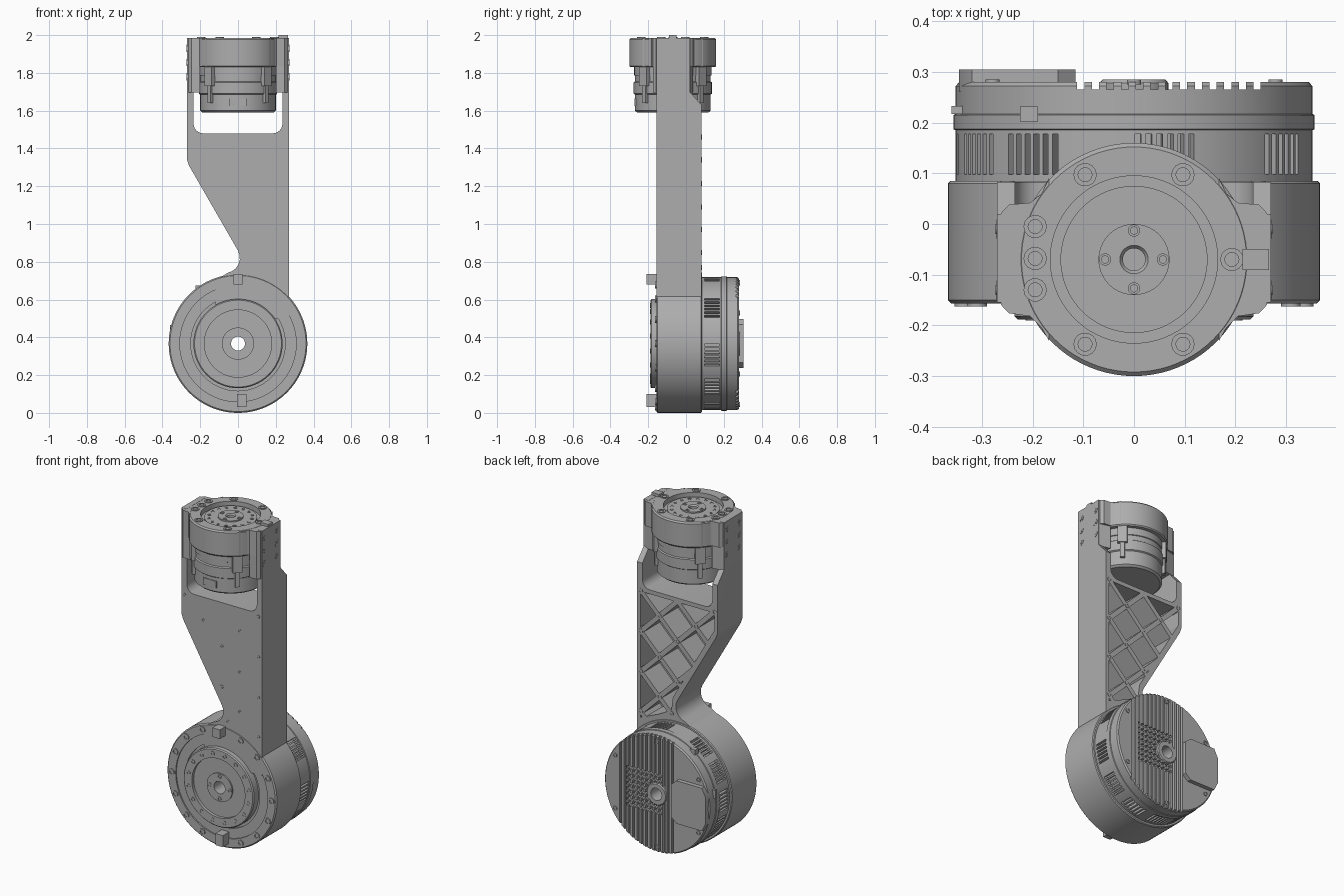
import bpy, bmesh, math
from mathutils import Matrix, Vector

cube = bpy.data.objects.get("Cube")
if cube:
    bpy.data.objects.remove(cube, do_unlink=True)

GREY = (0.42, 0.42, 0.42, 1)
grey = bpy.data.materials.new("metal_grey")
grey.use_nodes = True
grey.diffuse_color = GREY
grey.node_tree.nodes["Principled BSDF"].inputs["Base Color"].default_value = GREY

DRUM = Vector((0, 0, 0.367))       # centre of the large drive
TOP = Vector((0, -0.07, 0))        # axis of the small drive
FRONT, BACK = -0.155, 0.083        # arm faces


def finish(name, bm):
    bmesh.ops.remove_doubles(bm, verts=bm.verts, dist=1e-5)
    bmesh.ops.recalc_face_normals(bm, faces=bm.faces)
    me = bpy.data.meshes.new(name)
    bm.to_mesh(me)
    bm.free()
    me.materials.append(grey)
    me.shade_smooth()
    me.set_sharp_from_angle(angle=math.radians(30))
    ob = bpy.data.objects.new(name, me)
    bpy.context.collection.objects.link(ob)
    return ob


def add_lathe(bm, profile, axis, centre, n=72):
    """Spin a closed (radius, height) loop about the Y or Z axis."""
    rings = []
    for i in range(n):
        a = math.tau * i / n
        c, s = math.cos(a), math.sin(a)
        rings.append([bm.verts.new(Vector(centre) + Vector(
            (r * c, h, r * s) if axis == "Y" else (r * c, r * s, h)))
            for r, h in profile])
    m = len(profile)
    for i in range(n):
        p, q = rings[i], rings[(i + 1) % n]
        for j in range(m):
            k = (j + 1) % m
            if profile[j][0] + profile[k][0] > 0:
                bm.faces.new((p[j], p[k], q[k], q[j]))


def lathe(name, profile, axis, centre, n=72):
    bm = bmesh.new()
    add_lathe(bm, profile, axis, centre, n)
    return finish(name, bm)


def add_prism(bm, points, lo, hi, axis="Y"):
    def place(u, v, h):
        return {"X": (h, u, v), "Y": (u, h, v), "Z": (u, v, h)}[axis]
    a = [bm.verts.new(place(u, v, lo)) for u, v in points]
    b = [bm.verts.new(place(u, v, hi)) for u, v in points]
    bm.faces.new(a)
    bm.faces.new(b[::-1])
    for i in range(len(a)):
        j = (i + 1) % len(a)
        bm.faces.new((a[j], a[i], b[i], b[j]))


def prism(name, points, lo, hi, axis="Y"):
    bm = bmesh.new()
    add_prism(bm, points, lo, hi, axis)
    return finish(name, bm)


def add_box(bm, centre, size, turn=Matrix()):
    bmesh.ops.create_cube(bm, size=1, matrix=Matrix.Translation(centre) @ turn
                          @ Matrix.Diagonal((*size, 1)))


def boolean(ob, cutter, operation="DIFFERENCE"):
    mod = ob.modifiers.new("cut", "BOOLEAN")
    mod.operation, mod.solver, mod.object = operation, "EXACT", cutter
    dg = bpy.context.evaluated_depsgraph_get()
    me = bpy.data.meshes.new_from_object(ob.evaluated_get(dg))
    ob.modifiers.clear()
    ob.data = me
    bpy.data.objects.remove(cutter, do_unlink=True)
    me.shade_smooth()
    me.set_sharp_from_angle(angle=math.radians(30))


def arc(cx, cy, r, a0, a1, n=6):
    return [(cx + r * math.cos(math.radians(a0 + (a1 - a0) * i / n)),
             cy + r * math.sin(math.radians(a0 + (a1 - a0) * i / n))) for i in range(n + 1)]


def circle(centre, r, count, axis, start=0):
    out = []
    for i in range(count):
        a = math.radians(start + 360 * i / count)
        u, v = r * math.cos(a), r * math.sin(a)
        out.append(Vector(centre) + Vector((u, 0, v) if axis == "Y" else (u, v, 0)))
    return out


def screws(name, spots, r, lo, hi, axis):
    """Screw heads with a sunken socket, facing the hi end."""
    bm = bmesh.new()
    deep = lo + (hi - lo) * 0.2
    for p in spots:
        add_lathe(bm, [(0, lo), (r, lo), (r, hi), (r * 0.6, hi), (r * 0.6, deep), (0, deep)],
                  axis, p, 14)
    return finish(name, bm)


# Arm: forked plate with straight and slanted edges
outline = ([(0.27, 0.5), (0.27, 1.985), (0.235, 1.985)]
           + arc(0.185, 1.53, 0.05, 0, -90) + arc(-0.185, 1.53, 0.05, -90, -180)
           + [(-0.235, 1.985), (-0.27, 1.985), (-0.27, 1.34), (-0.26, 1.31)]
           + arc(-0.07, 0.82, 0.08, 30, -80) + [(-0.12, 0.7), (-0.12, 0.5)])
arm = prism("arm", outline, FRONT, BACK)
boolean(arm, prism("fork_relief", [(0.1, 1.61), (0.02, 1.70), (0.02, 2.1), (0.2, 2.1), (0.2, 1.61)],
                   -0.5, 0.5, "X"))

# Diamond pockets milled into the back of the arm, leaving ribs
STEP, RIB = 0.245, 0.02
cells = bmesh.new()
for i in range(-2, 8):
    for j in range(-2, 8):
        s, d = 0.97 + STEP * (i - 2.5), 0.97 + STEP * (j - 2.5)
        x, z, h = (s - d) / 2, (s + d) / 2, STEP / 2 - RIB
        if abs(x) < 0.4 and 0.5 < z < 1.6:
            add_prism(cells, [(x + h, z), (x, z + h), (x - h, z), (x, z - h)], -0.07, 0.2)
pockets = finish("pockets", cells)
inner = [(0.248, 0.69), (0.248, 1.455), (-0.248, 1.455), (-0.248, 1.35),
         (0.03, 0.87), (0.04, 0.79), (0.12, 0.745)]
boolean(pockets, prism("pocket_limit", inner, -0.1, 0.15), "INTERSECT")
boolean(arm, pockets)

nodes = [(-0.25, 1.46), (0.245, 1.46), (-0.125, 1.34), (0.12, 1.34), (0, 1.215), (0.245, 1.215),
         (0.12, 1.09), (0, 0.97), (0.245, 0.97), (0.12, 0.85), (0.04, 0.77), (0.245, 0.73)]
screws("arm_front_screws", [(x, 0, z) for x, z in nodes], 0.01, FRONT + 0.001, FRONT - 0.002, "Y")
screws("arm_back_screws", [(x, 0, z) for x, z in nodes], 0.014, BACK - 0.01, BACK + 0.002, "Y")
for side, word in ((1, "left"), (-1, "right")):
    bm = bmesh.new()
    for y in (-0.13, -0.01):
        for z in (1.93, 1.855, 1.78):
            turn = Matrix.Rotation(math.radians(90), 4, "Y")
            for r, h in ((0.019, 0.003), (0.01, 0.007)):
                bmesh.ops.create_cone(bm, cap_ends=True, segments=16, radius1=r, radius2=r, depth=h,
                                      matrix=Matrix.Translation((side * 0.27, y, z)) @ turn)
    finish(word + "_fork_screws", bm)

# Large drive: housing with stepped front face and a through hole
lathe("drum_housing", [(0.037, 0.08), (0.037, -0.178), (0.085, -0.178), (0.085, -0.17), (0.178, -0.17),
                       (0.178, -0.188), (0.23, -0.188), (0.236, -0.182), (0.236, -0.14),
                       (0.25, -0.14), (0.25, -0.149), (0.308, -0.149), (0.308, -0.157),
                       (0.36, -0.157), (0.367, -0.15), (0.367, 0.08), (0.362, 0.085), (0.3, 0.085)],
      "Y", DRUM, 96)
screws("rim_screws", circle(DRUM, 0.335, 16, "Y"), 0.019, -0.155, -0.163, "Y")
screws("output_screws", circle(DRUM, 0.205, 16, "Y", 11), 0.013, -0.186, -0.19, "Y")
screws("hub_screws", circle(DRUM, 0.068, 4, "Y"), 0.013, -0.176, -0.181, "Y")
bm = bmesh.new()
add_box(bm, (0, -0.18, 0.708), (0.05, 0.06, 0.055))
add_box(bm, (0.02, -0.18, 0.065), (0.05, 0.06, 0.07))
finish("stop_tabs", bm)

# Large drive: motor body with vents around the side and fins on the back
motor = lathe("drum_motor", [(0.037, 0.06), (0.352, 0.06), (0.352, 0.185), (0.356, 0.187),
                             (0.356, 0.215), (0.352, 0.217), (0.352, 0.272), (0.345, 0.28),
                             (0.037, 0.28)], "Y", DRUM, 96)
bm = bmesh.new()
for group in (33, 80, 125, 152, 180, 207, 234, 261, 290, 318, 350):
    for k in range(6):
        a = group + (k - 2.5) * 3.5
        spot = circle(DRUM, 0.352, 1, "Y", a)[0] + Vector((0, 0.138, 0))
        add_box(bm, spot, (0.05, 0.08, 0.012), Matrix.Rotation(-math.radians(a), 4, "Y"))
boolean(motor, finish("vents", bm))
bm = bmesh.new()
for i in range(13):
    add_box(bm, (-0.105 + 0.029 * i, 0.28, DRUM.z), (0.014, 0.03, 0.8))
boolean(motor, finish("fin_grooves", bm))
bm = bmesh.new()
for i in range(8):
    add_box(bm, (0.085, 0.28, DRUM.z + 0.032 * (i - 3.5)), (0.235, 0.03, 0.014))
boolean(motor, finish("cross_grooves", bm))
lathe("rear_hub", [(0.037, 0.25), (0.068, 0.25), (0.068, 0.278), (0.062, 0.285), (0.037, 0.285)],
      "Y", DRUM, 40)
cover = [(-0.345, -0.08), (-0.32, -0.13), (-0.15, -0.13), (-0.115, -0.1)]
cover = cover + [(x, -z) for x, z in reversed(cover)]
prism("connector_cover", [(x, z + DRUM.z) for x, z in cover], 0.26, 0.305)
screws("rear_screws", circle(DRUM, 0.322, 6, "Y", 30), 0.014, 0.275, 0.285, "Y")
bm = bmesh.new()
add_box(bm, (-0.207, 0.217, 0.66), (0.035, 0.03, 0.03))
add_box(bm, (-0.345, 0.225, 0.44), (0.03, 0.015, 0.05))
finish("motor_lugs", bm)

# Small drive: round housing with recessed output, ears and motor below
lathe("top_housing", [(0, 1.83), (0.225, 1.83), (0.23, 1.837), (0.23, 1.977), (0.222, 1.985),
                      (0.165, 1.985), (0.165, 1.955), (0.145, 1.955), (0.145, 1.968), (0.07, 1.968),
                      (0.07, 1.976), (0.028, 1.976), (0.022, 1.968), (0.022, 1.9), (0, 1.9)],
      "Z", TOP, 80)
ear = [(0.168, 0.09), (0.182, 0.06), (0.205, 0.042), (0.247, 0.038), (0.262, 0.022),
       (0.262, -0.16), (0.247, -0.176), (0.205, -0.182), (0.182, -0.205), (0.168, -0.23)]
lower = [(0.2, 0.036), (0.262, 0.02), (0.262, -0.16), (0.247, -0.176), (0.2, -0.176)]
for side, word in ((1, "left"), (-1, "right")):
    prism(word + "_ear", [(side * x, y) for x, y in ear], 1.835, 1.984, "Z")
    prism(word + "_ear_skirt", [(side * x, y) for x, y in lower], 1.695, 1.84, "Z")
lathe("top_motor", [(0, 1.59), (0.188, 1.59), (0.2, 1.6), (0.2, 1.685), (0.207, 1.69), (0.207, 1.75),
                    (0.2, 1.755), (0.2, 1.785), (0.204, 1.787), (0.204, 1.85), (0, 1.85)],
      "Z", TOP, 72)
bm = bmesh.new()
for a in (-45, -135, 45, 135):
    turn = Matrix.Rotation(math.radians(a), 4, "Z")
    spot = circle(TOP, 0.207, 1, "Z", a)[0]
    add_box(bm, spot + Vector((0, 0, 1.785)), (0.035, 0.055, 0.11), turn)
    add_box(bm, spot + Vector((0, 0, 1.69)), (0.02, 0.025, 0.1), turn)
add_box(bm, (0, -0.268, 1.645), (0.09, 0.01, 0.04))
finish("motor_clips", bm)

bolt_spots = [p for a in (60, 120, 240, 300) for p in circle(TOP, 0.193, 1, "Z", a)]
bolt_spots += [Vector((0.193, -0.07, 0))] + [Vector((-0.195, y, 0)) for y in (-0.005, -0.068, -0.13)]
screws("housing_bolts", bolt_spots, 0.023, 1.98, 1.989, "Z")
screws("flange_screws", circle(TOP, 0.12, 16, "Z"), 0.01, 1.966, 1.97, "Z")
screws("centre_screws", circle(TOP, 0.057, 4, "Z"), 0.012, 1.974, 1.979, "Z")
bm = bmesh.new()
add_box(bm, (0.24, -0.07, 1.985), (0.052, 0.042, 0.03))
finish("index_key", bm)
